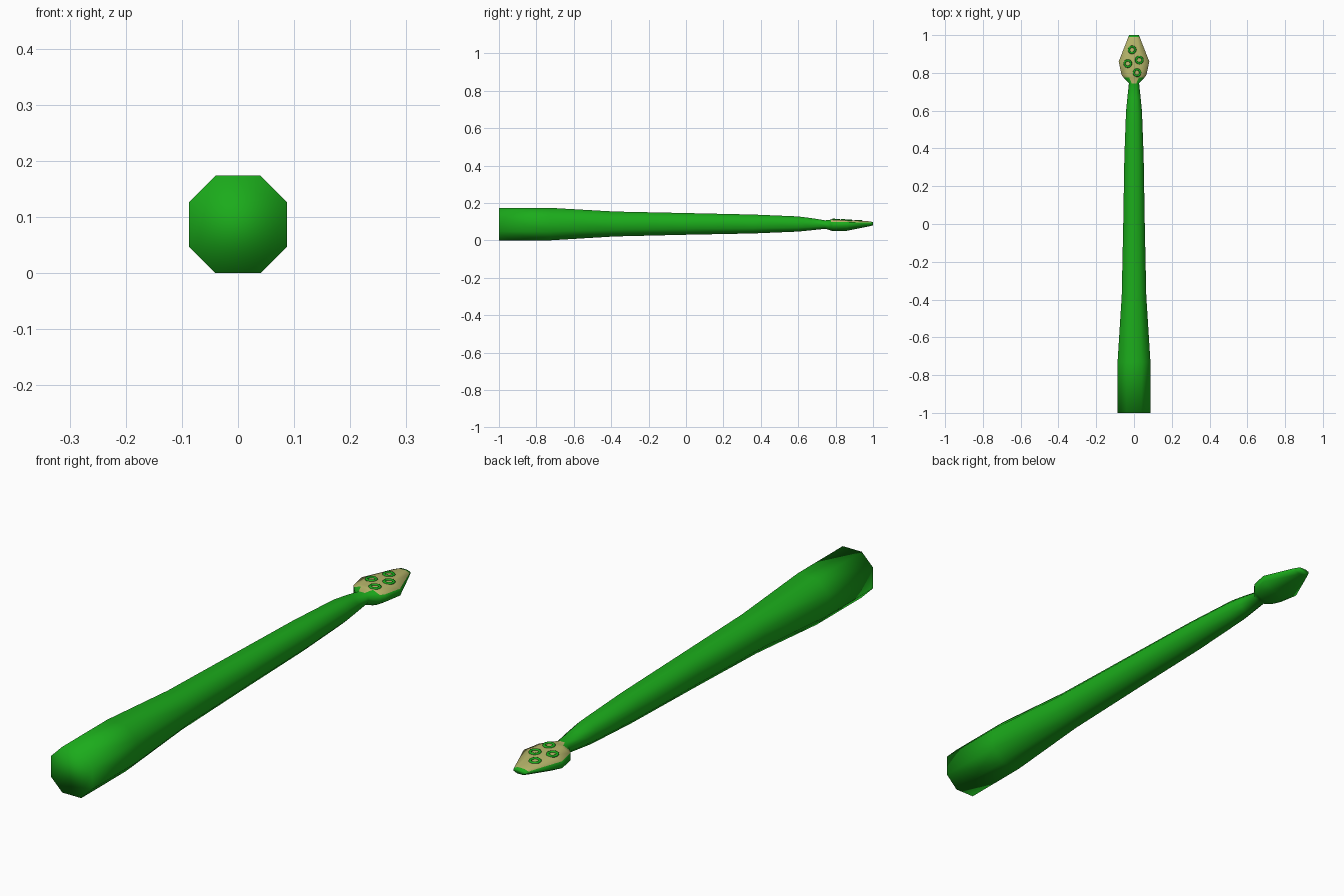
import bpy, bmesh, math

cube = bpy.data.objects.get("Cube")
if cube:
    bpy.data.objects.remove(cube)


def material(name, rgb):
    m = bpy.data.materials.new(name)
    m.use_nodes = True
    m.diffuse_color = (*rgb, 1)
    m.node_tree.nodes["Principled BSDF"].inputs["Base Color"].default_value = (*rgb, 1)
    return m


green = material("green", (0.011, 0.41, 0.011))
tan = material("tan", (0.49, 0.48, 0.15))


def arm_ring(y, w, top, bottom):
    """Regular octagon section, flat side up."""
    c, h = (top + bottom) / 2, (top - bottom) / 2
    return y, w, top, c + 0.46 * h, c - 0.46 * h, bottom


# Rings along the arm, then the flat-topped pad: y, half width, top, upper, lower, bottom
rings = [
    arm_ring(-1.00, 0.087, 0.174, 0.000),
    arm_ring(-0.73, 0.087, 0.174, 0.000),
    arm_ring(-0.38, 0.065, 0.154, 0.021),
    arm_ring(0.00, 0.057, 0.146, 0.030),
    arm_ring(0.36, 0.051, 0.138, 0.037),
    arm_ring(0.60, 0.042, 0.128, 0.047),
    arm_ring(0.67, 0.035, 0.119, 0.054),
    arm_ring(0.745, 0.027, 0.107, 0.062),
    (0.775, 0.055, 0.111, 0.099, 0.070, 0.052),
    (0.79, 0.066, 0.111, 0.099, 0.070, 0.049),
    (0.86, 0.081, 0.108, 0.098, 0.072, 0.051),
    (0.98, 0.034, 0.102, 0.095, 0.084, 0.075),
    (0.99, 0.030, 0.100, 0.094, 0.086, 0.078),
    (1.00, 0.026, 0.098, 0.093, 0.087, 0.081),
]

# Arm and pad as one lofted skin
bm = bmesh.new()
loops = []
for y, w, top, up, low, bottom in rings:
    k = 0.46 * w
    section = [(k, top), (w, up), (w, low), (k, bottom),
               (-k, bottom), (-w, low), (-w, up), (-k, top)]
    loops.append([bm.verts.new((x, y, z)) for x, z in section])
for r, (a, b) in enumerate(zip(loops, loops[1:])):
    for i in range(8):
        j = (i + 1) % 8
        f = bm.faces.new((a[i], a[j], b[j], b[i]))
        # Tan on the pad's upward strips, narrowing to the middle one at the neck
        if (8 <= r <= 11 and i in (0, 6, 7)) or (r == 7 and i == 7):
            f.material_index = 1
bm.faces.new(loops[0])
bm.faces.new(loops[-1][::-1])
bmesh.ops.recalc_face_normals(bm, faces=bm.faces)
for f in bm.faces:
    f.smooth = True
mesh = bpy.data.meshes.new("tentacle")
bm.to_mesh(mesh)
bm.free()
mesh.materials.append(green)
mesh.materials.append(tan)
tentacle = bpy.data.objects.new("tentacle", mesh)
bpy.context.collection.objects.link(tentacle)

# Sucker rings lying on the pad
tilt = -0.05
for n, (x, y) in enumerate([(-0.010, 0.922), (0.028, 0.868), (-0.033, 0.849), (0.016, 0.801)]):
    z = 0.108 + (y - 0.86) * tilt
    bpy.ops.mesh.primitive_torus_add(major_radius=0.017, minor_radius=0.0055,
                                     major_segments=20, minor_segments=8,
                                     location=(x, y, z), rotation=(tilt, 0, 0))
    sucker = bpy.context.object
    sucker.name = f"sucker_{n + 1}"
    sucker.scale.z = 0.8
    sucker.data.materials.append(green)
    bpy.ops.object.shade_smooth()
